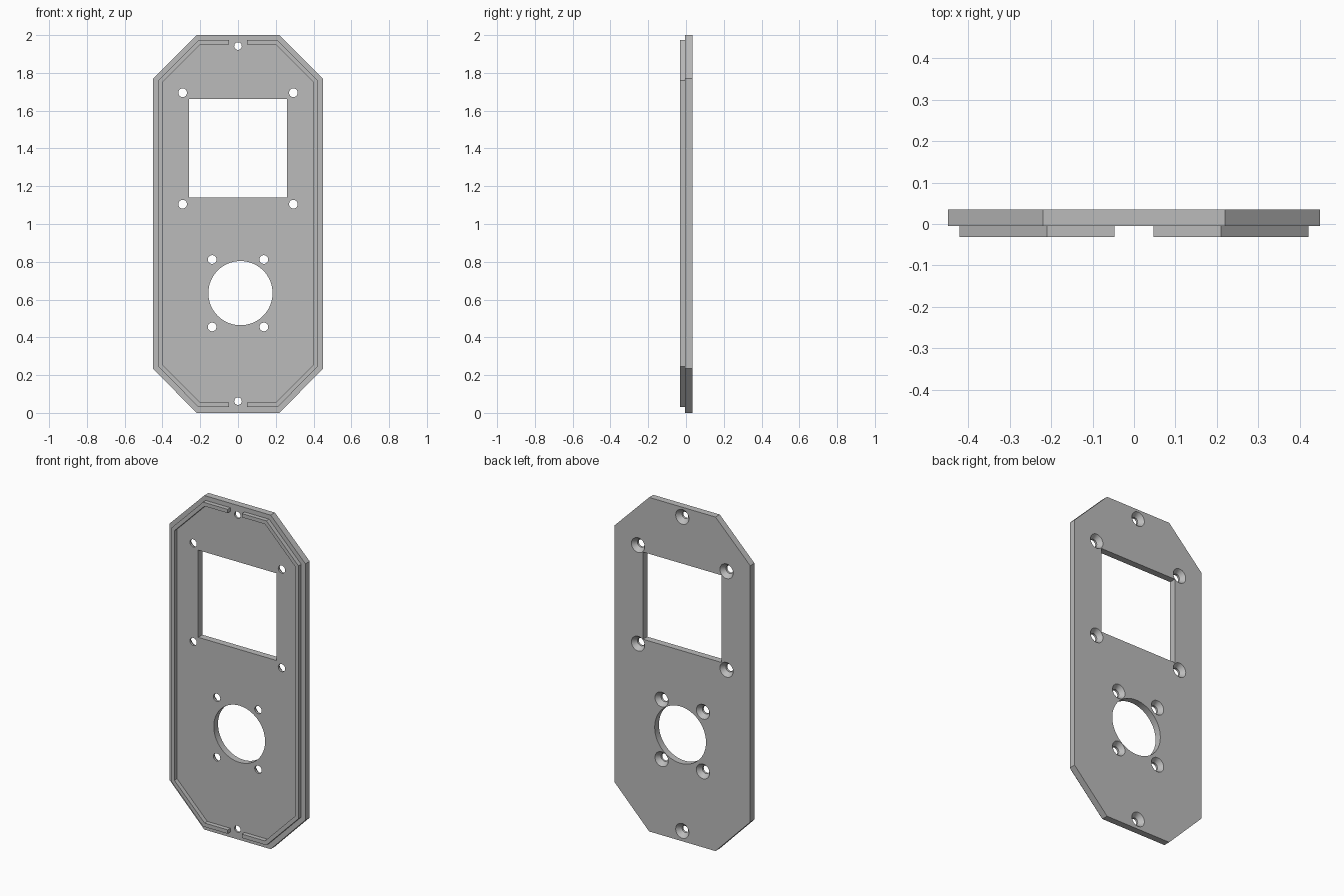
import bpy, bmesh, math
from mathutils import Vector

if "Cube" in bpy.data.objects:
    bpy.data.objects.remove(bpy.data.objects["Cube"])

grey = bpy.data.materials.new("plain grey")
grey.use_nodes = True
grey.diffuse_color = (0.5, 0.5, 0.5, 1)
grey.node_tree.nodes["Principled BSDF"].inputs["Base Color"].default_value = (0.5, 0.5, 0.5, 1)

FRONT, BACK, RIM_FRONT = -0.005, 0.035, -0.031


def prism(bm, outline, y0, y1):
    """Extrude an x-z outline from y0 to y1."""
    face = bm.faces.new([bm.verts.new((x, y0, z)) for x, z in outline])
    ext = bmesh.ops.extrude_face_region(bm, geom=[face])
    moved = [v for v in ext["geom"] if isinstance(v, bmesh.types.BMVert)]
    bmesh.ops.translate(bm, verts=moved, vec=(0, y1 - y0, 0))


def lathe(bm, cx, cz, profile, sides):
    """Closed round solid along y from (radius, y) pairs."""
    rings = []
    for r, y in profile:
        rings.append([bm.verts.new((cx + r * math.cos(2 * math.pi * i / sides), y,
                                    cz + r * math.sin(2 * math.pi * i / sides)))
                      for i in range(sides)])
    for a, b in zip(rings, rings[1:]):
        for i in range(sides):
            j = (i + 1) % sides
            bm.faces.new((a[i], a[j], b[j], b[i]))
    bm.faces.new(rings[0])
    bm.faces.new(rings[-1])


def make_object(name, bm):
    bmesh.ops.recalc_face_normals(bm, faces=bm.faces[:])
    mesh = bpy.data.meshes.new(name)
    bm.to_mesh(mesh)
    bm.free()
    mesh.materials.append(grey)
    obj = bpy.data.objects.new(name, mesh)
    bpy.context.collection.objects.link(obj)
    return obj


def half_outline(flat, side, low, low_corner, high_corner, high, start=0):
    """Right half of the clipped rectangle, bottom to top."""
    pts = [(flat, low), (side, low_corner), (side, high_corner), (flat, high)]
    return [(start, low)] + pts + [(start, high)] if start else pts


# Panel plate
right = half_outline(0.22, 0.45, 0, 0.235, 1.77, 2)
bm = bmesh.new()
prism(bm, right + [(-x, z) for x, z in reversed(right)], FRONT, BACK)
panel = make_object("panel_plate", bm)

# Cutter: window, round opening and countersunk screw holes
bm = bmesh.new()
prism(bm, [(-0.26, 1.14), (0.26, 1.14), (0.26, 1.662), (-0.26, 1.662)], -0.1, 0.1)
lathe(bm, 0.013, 0.634, [(0.17, -0.1), (0.17, 0.1)], 64)
screws = [(0, 1.942, 0.02), (0, 0.062, 0.02)]
for s in (-1, 1):
    screws += [(s * 0.293, z, 0.023) for z in (1.105, 1.695)]
    screws += [(s * 0.137, z, 0.023) for z in (0.455, 0.812)]
for x, z, r in screws:
    lathe(bm, x, z, [(r, -0.1), (r, 0.008), (0.044, BACK), (0.044, 0.1)], 32)
cutter = make_object("hole_cutter", bm)
cutter.hide_render = True

# Cut the openings, then discard the cutter
mod = panel.modifiers.new("openings", "BOOLEAN")
mod.operation = "DIFFERENCE"
mod.solver = "EXACT"
mod.object = cutter
bpy.context.view_layer.objects.active = panel
bpy.ops.object.modifier_apply(modifier=mod.name)
bpy.data.objects.remove(cutter)

# Raised rim, one bracket on each side
outer = half_outline(0.21, 0.422, 0.031, 0.246, 1.76, 1.973, 0.047)
inner = half_outline(0.2, 0.4, 0.054, 0.256, 1.75, 1.951, 0.047)
for name, s in (("left_rim", 1), ("right_rim", -1)):
    bm = bmesh.new()
    prism(bm, [(s * x, z) for x, z in outer + inner[::-1]], RIM_FRONT, FRONT)
    make_object(name, bm)

# Smooth the round walls, keep edges sharp
bpy.ops.object.select_all(action="DESELECT")
panel.select_set(True)
bpy.ops.object.shade_smooth_by_angle(angle=math.radians(25))
